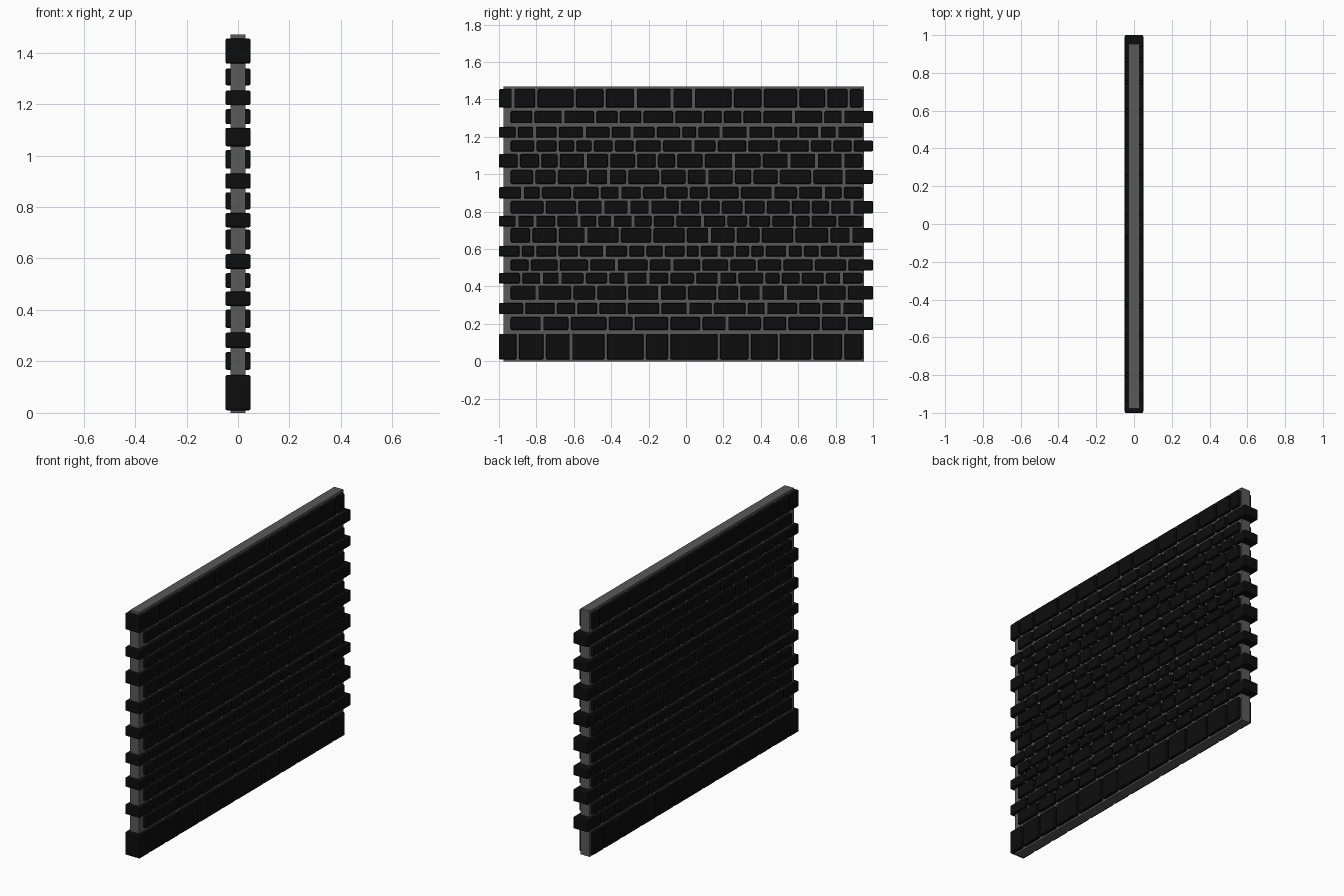
import bpy, bmesh, random
from mathutils import Matrix, Vector

if "Cube" in bpy.data.objects:
    bpy.data.objects.remove(bpy.data.objects["Cube"])

random.seed(7)


def material(name, v):
    m = bpy.data.materials.new(name)
    m.diffuse_color = (v, v, v, 1)
    m.use_nodes = True
    m.node_tree.nodes["Principled BSDF"].inputs["Base Color"].default_value = m.diffuse_color
    return m


def add_box(bm, lo, hi):
    lo, hi = Vector(lo), Vector(hi)
    bmesh.ops.create_cube(bm, size=1, matrix=Matrix.Translation((lo + hi) / 2)
                          @ Matrix.Diagonal((*(hi - lo), 1)))


def finish(bm, name, mat, bevel=0):
    me = bpy.data.meshes.new(name)
    bm.to_mesh(me)
    bm.free()
    ob = bpy.data.objects.new(name, me)
    bpy.context.collection.objects.link(ob)
    me.materials.append(mat)
    if bevel:
        b = ob.modifiers.new("worn_edges", 'BEVEL')
        b.width, b.segments = bevel, 2
    return ob


mortar = material("mortar", 0.1)
stone = material("dark_brick", 0.004)

# mortar core running through the wall
bm = bmesh.new()
add_box(bm, (-0.03, -0.977, 0), (0.03, 0.953, 1.47))
finish(bm, "mortar_core", mortar)

# courses: bottom z, top z, brick count; ends alternate toothed
courses = [
    (.010, .147, 12), (.167, .237, 12), (.252, .312, 14), (.330, .402, 13),
    (.416, .472, 17), (.485, .543, 13), (.560, .617, 19), (.635, .712, 13),
    (.721, .777, 17), (.790, .857, 15), (.871, .931, 15), (.949, 1.022, 14),
    (1.036, 1.108, 15), (1.122, 1.180, 15), (1.196, 1.253, 16),
    (1.273, 1.338, 14), (1.357, 1.455, 13)]
# measured joints of the tall base and cap courses
measured = {
    0: [-.90, -.755, -.615, -.43, -.22, -.09, .175, .34, .495, .675, .84],
    16: [-.925, -.80, -.595, -.435, -.27, -.075, .04, .25, .41, .60, .75, .87]}
GAP = 0.007

for i, (z0, z1, n) in enumerate(courses):
    y0, y1 = (-0.937, 1.0) if i % 2 else (-1.0, 0.943)
    joints = measured.get(i)
    if not joints:
        w = [random.uniform(0.7, 1.3) for _ in range(n)]
        joints = [y0 + (y1 - y0) * sum(w[:k]) / sum(w) for k in range(1, n)]
    edges = [y0 - GAP] + joints + [y1 + GAP]
    bm = bmesh.new()
    for a, b in zip(edges, edges[1:]):
        add_box(bm, (-0.049, a + GAP, z0), (0.049, b - GAP, z1))
    finish(bm, f"brick_course_{i + 1:02d}", stone, 0.007)
